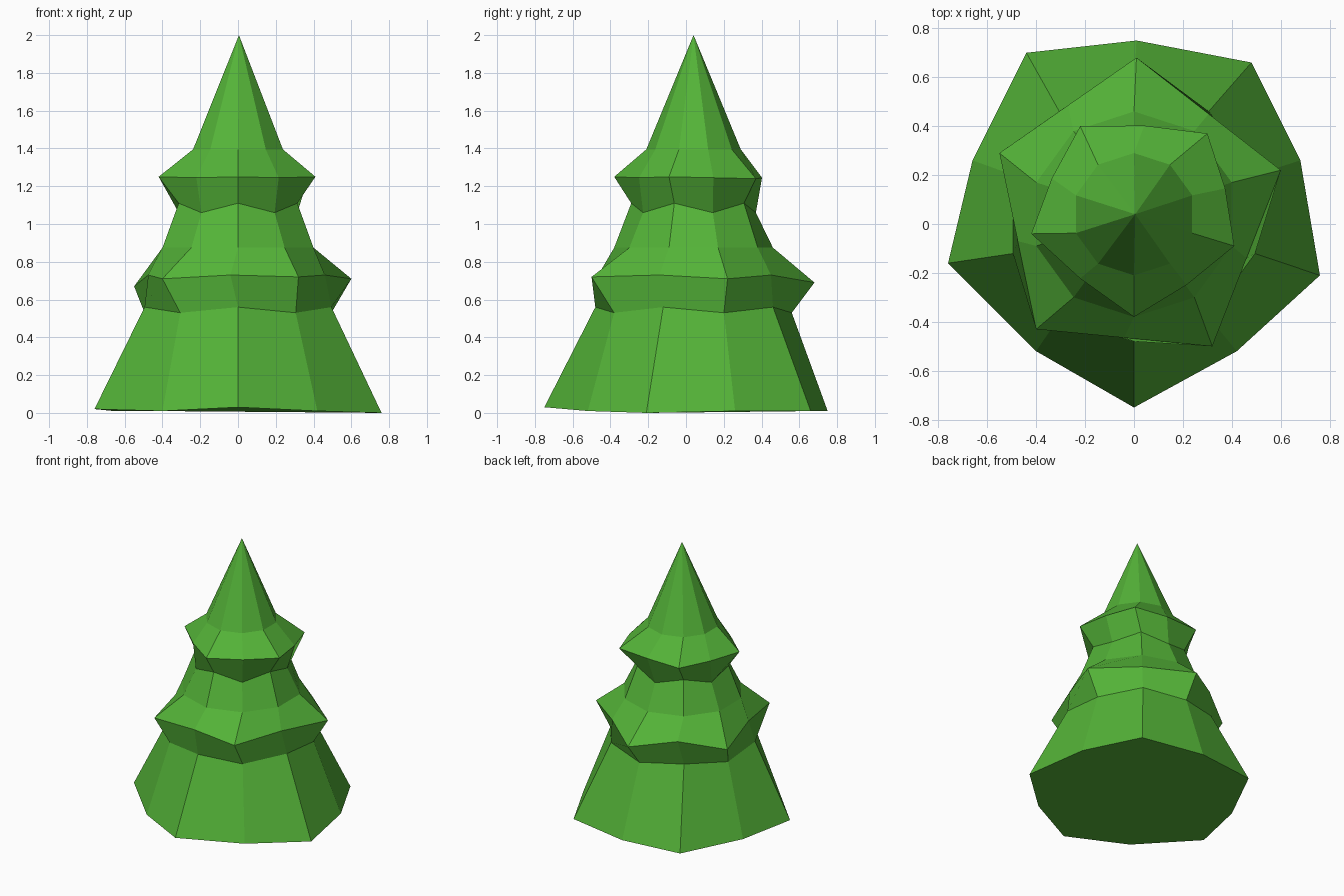
import bpy, bmesh
from math import sin, cos, pi

if "Cube" in bpy.data.objects:
    bpy.data.objects.remove(bpy.data.objects["Cube"])

SIDES = 10
CY = 0.04  # trunk axis sits slightly behind centre


def even_ring(r, z_even, z_odd):
    """Regular ten-sided ring, first corner at the front."""
    return [(r * cos(-pi / 2 + k * pi / 5), CY + r * sin(-pi / 2 + k * pi / 5),
             z_odd if k % 2 else z_even) for k in range(SIDES)]


def star_ring(tips, start, z_in, bulge):
    """Five branch tips with a corner between each pair, starting at corner 'start'."""
    ring = [None] * SIDES
    for i, (x, y, z) in enumerate(tips):
        x2, y2, _ = tips[(i + 1) % 5]
        ring[(start + 2 * i) % SIDES] = (x, y, z)
        mx, my = (x + x2) / 2, (y + y2) / 2
        ring[(start + 2 * i + 1) % SIDES] = (mx * bulge, CY + (my - CY) * bulge, z_in)
    return ring


# Uneven skirt outline on the ground
base = [(0, -.75, .03), (.42, -.52, .01), (.76, -.21, 0), (.68, .26, .01), (.48, .66, .01),
        (.01, .75, .01), (-.44, .70, .01), (-.66, .26, .01), (-.76, -.16, .02), (-.40, -.52, .01)]
# Branch tips of the middle and upper tiers
middle = [(.32, -.50, .72), (.60, .22, .71), (.01, .68, .69), (-.55, .29, .67), (-.40, -.43, .71)]
upper = [(0, -.38, 1.25), (.41, -.09, 1.25), (.30, .37, 1.24), (-.22, .40, 1.24), (-.42, -.04, 1.25)]

rings = [
    base,
    even_ring(.52, .56, .53),
    star_ring(middle, 1, .73, 1.0),
    even_ring(.42, .875, .875),
    even_ring(.33, 1.11, 1.06),
    star_ring(upper, 0, 1.245, 1.05),
    even_ring(.25, 1.395, 1.395),
]

# Foliage: stacked rings closed by a point and a flat underside
bm = bmesh.new()
loops = [[bm.verts.new(p) for p in ring] for ring in rings]
tip = bm.verts.new((0.005, CY, 2.0))
for a, b in zip(loops, loops[1:]):
    for k in range(SIDES):
        n = (k + 1) % SIDES
        bm.faces.new((a[k], a[n], b[n], b[k]))
for k in range(SIDES):
    bm.faces.new((loops[-1][k], loops[-1][(k + 1) % SIDES], tip))
bm.faces.new(loops[0][::-1])
bmesh.ops.recalc_face_normals(bm, faces=bm.faces)

mesh = bpy.data.meshes.new("tree_foliage")
bm.to_mesh(mesh)
bm.free()
tree = bpy.data.objects.new("tree_foliage", mesh)
bpy.context.collection.objects.link(tree)

# Leaf green
green = bpy.data.materials.new("leaf_green")
green.diffuse_color = (0.09, 0.46, 0.04, 1)
green.use_nodes = True
green.node_tree.nodes["Principled BSDF"].inputs["Base Color"].default_value = green.diffuse_color
mesh.materials.append(green)
